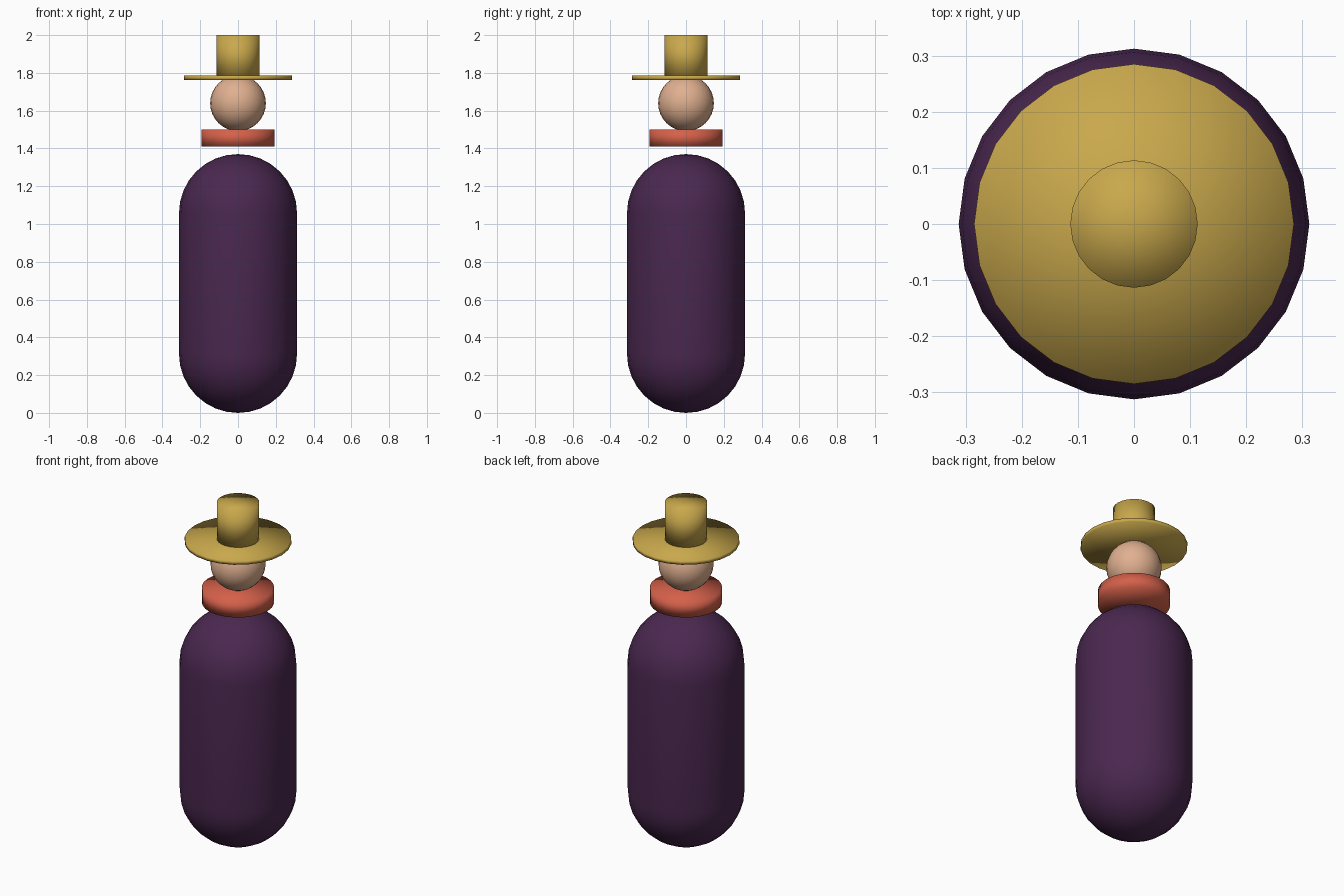
import bpy, bmesh
from math import sin, cos, pi

if "Cube" in bpy.data.objects:
    bpy.data.objects.remove(bpy.data.objects["Cube"])

SIDES = 24


def material(name, rgb):
    m = bpy.data.materials.new(name)
    m.diffuse_color = (*rgb, 1)
    m.use_nodes = True
    m.node_tree.nodes["Principled BSDF"].inputs["Base Color"].default_value = m.diffuse_color
    return m


def lathe(name, profile, mat):
    """Revolve (radius, z) points, bottom to top; radius 0 makes a pole."""
    bm = bmesh.new()
    rings = []
    for r, z in profile:
        n = 1 if r < 1e-5 else SIDES
        rings.append([bm.verts.new((r * cos(2 * pi * i / SIDES),
                                    r * sin(2 * pi * i / SIDES), z)) for i in range(n)])
    for a, b in zip(rings, rings[1:]):
        for i in range(SIDES):
            j = (i + 1) % SIDES
            if len(a) == 1:
                bm.faces.new((a[0], b[j], b[i]))
            elif len(b) == 1:
                bm.faces.new((a[i], a[j], b[0]))
            else:
                bm.faces.new((a[i], a[j], b[j], b[i]))
    for f in bm.faces:
        f.smooth = True
    me = bpy.data.meshes.new(name)
    bm.to_mesh(me)
    bm.free()
    me.materials.append(mat)
    ob = bpy.data.objects.new(name, me)
    bpy.context.collection.objects.link(ob)
    return ob


def disc(name, r, z0, z1, mat):
    return lathe(name, [(0, z0), (r, z0), (r, z1), (0, z1)], mat)


def capsule(name, r, z0, z1, mat, steps):
    """Two half spheres, joined by a straight wall when z1 - z0 > 2r."""
    arc = [(r * sin(pi / 2 * i / steps), r * cos(pi / 2 * i / steps)) for i in range(steps + 1)]
    low = [(x, z0 + r - h) for x, h in arc]
    high = [(x, z1 - r + h) for x, h in reversed(arc)]
    if z1 - z0 - 2 * r < 1e-4:
        high = high[1:]
    return lathe(name, low + high, mat)


purple = material("purple", (0.069, 0.021, 0.08))
coral = material("coral", (0.658, 0.117, 0.068))
skin = material("skin", (0.745, 0.434, 0.279))
gold = material("gold", (0.584, 0.392, 0.072))

# Body
capsule("body", 0.3125, 0.0, 1.37, purple, 8)
# Collar floating above the body
disc("collar", 0.193, 1.41, 1.50, coral)
# Head
capsule("head", 0.1475, 1.492, 1.787, skin, 8)
# Hat
disc("hat_brim", 0.285, 1.763, 1.785, gold)
disc("hat_crown", 0.1135, 1.774, 2.0, gold)
